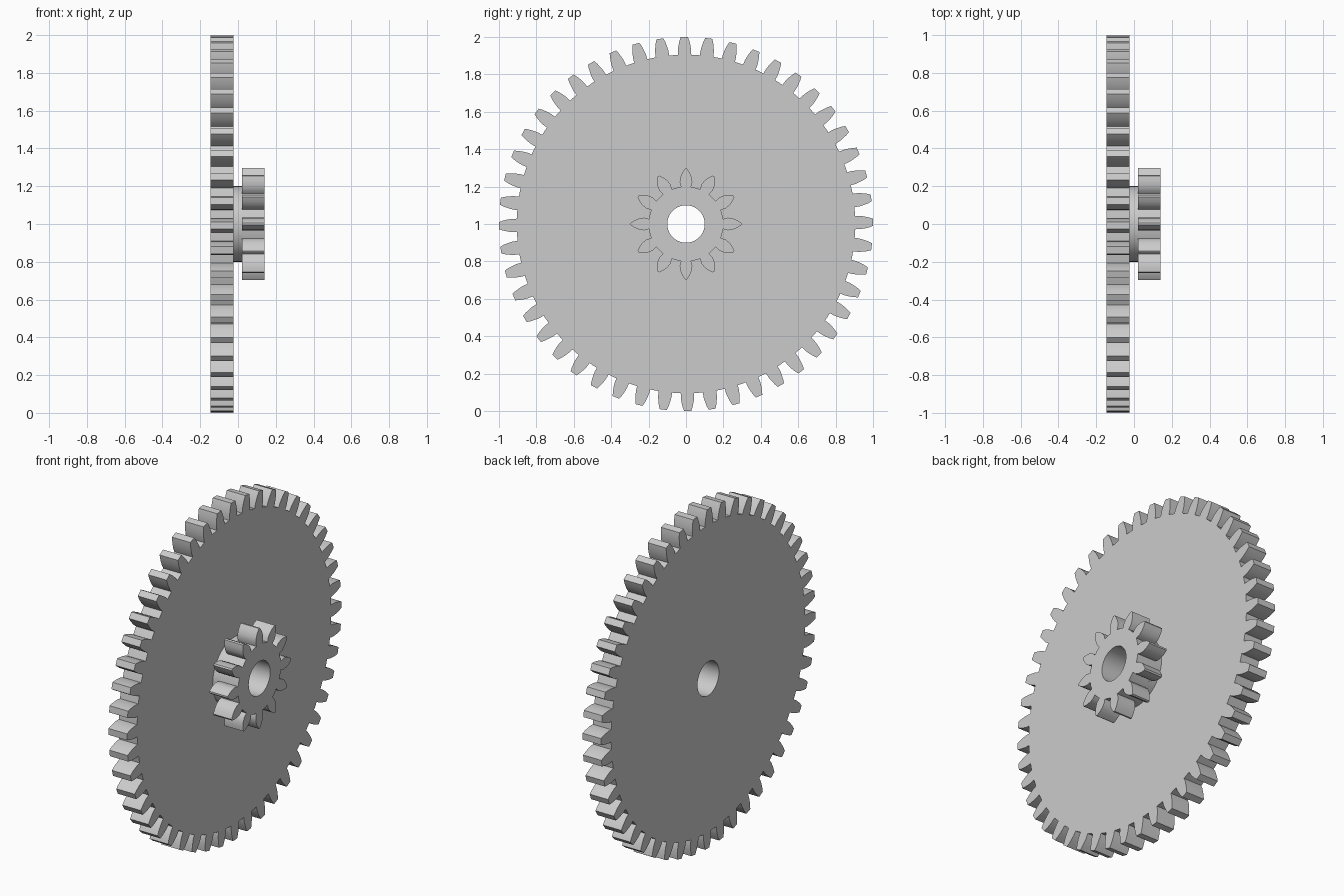
import bpy, bmesh
from math import sin, cos, pi, radians

cube = bpy.data.objects.get("Cube")
if cube:
    bpy.data.objects.remove(cube, do_unlink=True)

AXIS_Z = 1.0
BORE = 0.1

grey = bpy.data.materials.new("plain grey")
grey.use_nodes = True
colour = (0.6, 0.6, 0.6, 1)
grey.diffuse_color = colour
grey.node_tree.nodes["Principled BSDF"].inputs["Base Color"].default_value = colour


def circle(radius, count=64):
    return [(radius * cos(2 * pi * i / count), radius * sin(2 * pi * i / count))
            for i in range(count)]


def gear_outline(teeth, flank, phase=0.0):
    """flank: (radius, half width) pairs from tooth root to tip."""
    points = []
    root = flank[0][0]
    for i in range(teeth):
        a = 2 * pi * i / teeth + phase
        side = [(r, a - w / r) for r, w in flank]
        side += [(r, a + w / r) for r, w in reversed(flank)]
        side.append((root, a + pi / teeth))  # middle of the gap
        points += [(r * cos(t), r * sin(t)) for r, t in side]
    return points


def bored_part(name, outline, x0, x1, caps=True):
    """Sweep an outline along x, with the bore through it."""
    bm = bmesh.new()
    ends = []
    for x in (x0, x1):
        edges = []
        for loop in (outline, circle(BORE)):
            vs = [bm.verts.new((x, y, AXIS_Z + z)) for y, z in loop]
            edges += [bm.edges.new((v, vs[i - 1])) for i, v in enumerate(vs)]
        ends.append(edges)
    # walls of the outline and of the bore
    for e0, e1 in zip(*ends):
        bm.faces.new((e0.verts[0], e0.verts[1], e1.verts[1], e1.verts[0]))
    if caps:
        for edges in ends:
            bmesh.ops.triangle_fill(bm, edges=edges, use_beauty=True)
    bmesh.ops.recalc_face_normals(bm, faces=bm.faces)
    if not caps:
        # an open tube pair: outer wall faces out, bore wall faces in
        for f in bm.faces:
            c = f.calc_center_median()
            c.x, c.z = 0, c.z - AXIS_Z
            outer = c.length > BORE * 1.1
            if (f.normal.dot(c) > 0) != outer:
                f.normal_flip()
    mesh = bpy.data.meshes.new(name)
    bm.to_mesh(mesh)
    bm.free()
    mesh.materials.append(grey)
    obj = bpy.data.objects.new(name, mesh)
    bpy.context.collection.objects.link(obj)
    bpy.ops.object.select_all(action='DESELECT')
    obj.select_set(True)
    bpy.context.view_layer.objects.active = obj
    bpy.ops.object.shade_smooth_by_angle(angle=radians(25))
    return obj


# Large wheel
wheel_flank = [(0.905, 0.036), (0.93, 0.036), (0.955, 0.032), (0.98, 0.026), (1.0, 0.019)]
bored_part("large_gear", gear_outline(48, wheel_flank, radians(0.5)), -0.145, -0.025)

# Collar between the gears
bored_part("collar", circle(0.2), -0.025, 0.02, caps=False)

# Small pinion
pinion_flank = [(0.2, 0.027), (0.225, 0.034), (0.25, 0.031), (0.275, 0.02), (0.296, 0.005)]
bored_part("small_gear", gear_outline(12, pinion_flank), 0.02, 0.14)
